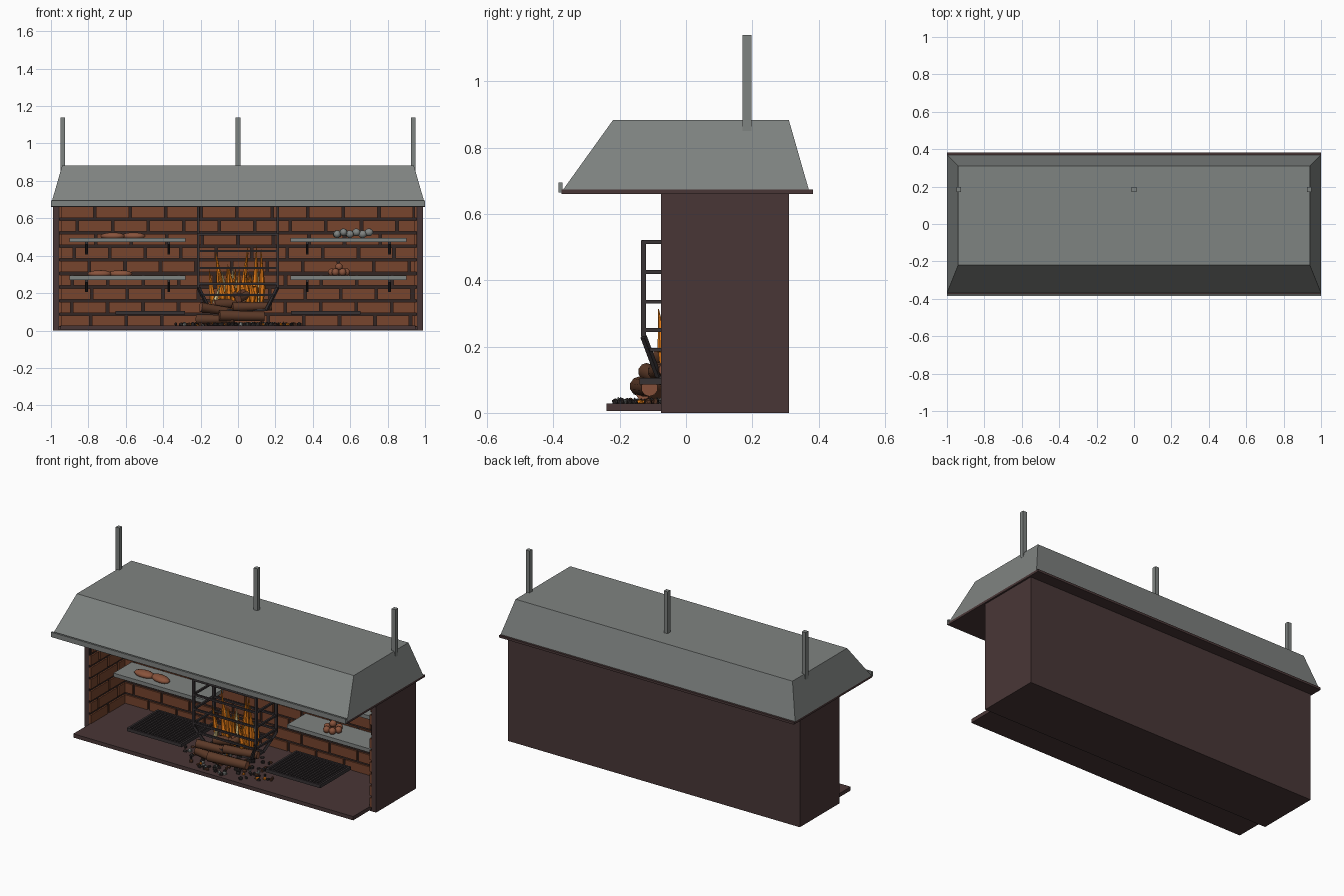
import bpy, bmesh, math, random
from mathutils import Vector, Matrix

random.seed(4)
cube = bpy.data.objects.get("Cube")
if cube:
    bpy.data.objects.remove(cube, do_unlink=True)


def material(name, *rgb):
    m = bpy.data.materials.new(name)
    m.use_nodes = True
    col = [(c / 255) ** 2.2 for c in rgb] + [1]
    m.diffuse_color = col
    node = next(n for n in m.node_tree.nodes if n.type == 'BSDF_PRINCIPLED')
    node.inputs["Base Color"].default_value = col
    return m


steel = material("grey steel", 126, 130, 128)
shell = material("dark brown shell", 74, 57, 57)
brick = material("red brown brick", 118, 70, 49)
mortar = material("dark mortar", 54, 42, 40)
iron = material("black iron", 58, 53, 55)
bark = material("log bark", 92, 60, 44)
tan = material("baked brown", 136, 84, 62)
orange = material("flame orange", 226, 122, 28)
cream = material("flame cream", 228, 208, 146)
coal = material("charcoal", 48, 44, 44)


def add_box(bm, lo, hi):
    lo, hi = Vector(lo), Vector(hi)
    return bmesh.ops.create_cube(bm, size=1, matrix=Matrix.Translation((lo + hi) / 2)
                                 @ Matrix.Diagonal((*(hi - lo), 1)))["verts"]


def add_rod(bm, a, b, r, sides=4, r2=None):
    a, b = Vector(a), Vector(b)
    rot = (b - a).to_track_quat('Z', 'Y').to_matrix().to_4x4()
    if sides == 4:
        rot = rot @ Matrix.Rotation(math.pi / 4, 4, 'Z')
    bmesh.ops.create_cone(bm, cap_ends=True, segments=sides, radius1=r,
                          radius2=r if r2 is None else r2, depth=(b - a).length,
                          matrix=Matrix.Translation((a + b) / 2) @ rot)


def add_ball(bm, loc, size, turn=0.0, detail=2):
    bmesh.ops.create_icosphere(bm, subdivisions=detail, radius=1,
                               matrix=Matrix.Translation(loc) @ Matrix.Rotation(turn, 4, 'Z')
                               @ Matrix.Diagonal((*size, 1)))


def finish(name, bm, *mats, smooth=False):
    me = bpy.data.meshes.new(name)
    bm.to_mesh(me)
    bm.free()
    for m in mats:
        me.materials.append(m)
    ob = bpy.data.objects.new(name, me)
    bpy.context.collection.objects.link(ob)
    if smooth:
        bpy.ops.object.select_all(action='DESELECT')
        ob.select_set(True)
        bpy.context.view_layer.objects.active = ob
        bpy.ops.object.shade_smooth_by_angle(angle=math.radians(50))
    return ob


def box(name, lo, hi, mat):
    bm = bmesh.new()
    add_box(bm, lo, hi)
    return finish(name, bm, mat)


# Shell: floor, back and side panels
box("hearth_slab", (-.95, -.24, .005), (.95, .3, .028), shell)
box("back_panel", (-.96, .285, 0), (.96, .31, .662), shell)
box("bottom_panel", (-.96, -.075, 0), (.96, .3, .006), shell)
box("back_mortar", (-.96, .265, .02), (.96, .286, .66), mortar)
for side, name in ((-1, "right"), (1, "left")):
    xs = sorted((side * .96, side * .99))
    box(name + "_side_panel", (xs[0], -.075, 0), (xs[1], .31, .662), shell)
    xs = sorted((side * .954, side * .961))
    box(name + "_side_mortar", (xs[0], -.07, .02), (xs[1], .27, .66), mortar)

# Running-bond brick lining
PITCH, ROW, GAP = .19, .0725, .014
bm = bmesh.new()
for r in range(9):
    z0 = .022 + r * ROW
    z1 = min(z0 + ROW - GAP, .66)
    shift = PITCH / 2 * (r % 2) + random.uniform(-.02, .02)
    for i in range(-1, 12):
        a = max(-.95, -.96 + shift + i * PITCH)
        b = min(.95, -.96 + shift + (i + 1) * PITCH - GAP)
        if b - a > .015:
            add_box(bm, (a, .255, z0), (b, .27, z1))
    for i in range(-1, 3):
        a = max(-.075, -.075 + shift + i * PITCH)
        b = min(.255, -.075 + shift + (i + 1) * PITCH - GAP)
        if b - a > .015:
            for s in (-1, 1):
                xs = sorted((s * .945, s * .958))
                add_box(bm, (xs[0], a, z0), (xs[1], b, z1))
finish("brick_lining", bm, brick)

# Hood: eave plate, tapered canopy, front lip and hanger posts
box("eave_plate", (-1, -.375, .66), (1, .383, .674), shell)
bm = bmesh.new()
for v in add_box(bm, (-1, -.37, .674), (1, .37, .883)):
    if v.co.z > .8:
        v.co.x *= .94
        v.co.y = -.22 if v.co.y < 0 else .31
finish("hood_canopy", bm, steel)
box("hood_lip", (-1, -.385, .664), (1, -.373, .694), steel)
for i, name in ((-1, "right"), (0, "centre"), (1, "left")):
    x = i * .937
    box(name + "_hanger_post", (x - .013, .171, .85), (x + .013, .197, 1.14), steel)

# Shelves with brackets, and raised cooking grates
for s, name in ((-1, "right"), (1, "left")):
    xs = sorted((s * .28, s * .9))
    for z, level in ((.27, "lower"), (.472, "upper")):
        box(f"{name}_{level}_shelf", (xs[0], .077, z), (xs[1], .256, z + .023), steel)
        bm = bmesh.new()
        for x in (s * .37, s * .81):
            add_box(bm, (x - .007, .24, z - .065), (x + .007, .256, z))
            add_box(bm, (x - .007, .1, z - .012), (x + .007, .256, z))
            add_rod(bm, (x, .25, z - .06), (x, .12, z - .006), .007)
        finish(f"{name}_{level}_brackets", bm, iron)
    xs = sorted((s * .29, s * .65))
    bm = bmesh.new()
    for y in (-.14, .145):
        add_box(bm, (xs[0], y, .085), (xs[1], y + .012, .105))
    for x in xs:
        add_box(bm, (x - .006, -.14, .085), (x + .006, .157, .105))
    for i in range(1, 18):
        x = xs[0] + i * .02
        add_box(bm, (x - .005, -.13, .09), (x + .005, .15, .1))
    finish(name + "_cooking_grate", bm, iron)


# Fire basket: rings narrowing to the bottom, joined by corner bars
def ring(z):
    t = max(0, min(1, (.23 - z) / .12))
    x, y0, y1 = .212 - .06 * t, -.128 + .045 * t, .07 - .04 * t
    return [(-x, y0, z), (x, y0, z), (x, y1, z), (-x, y1, z)]


bm = bmesh.new()
levels = (.11, .19, .25, .335, .425, .515)
for z in levels:
    c = ring(z)
    for i in range(4):
        add_rod(bm, c[i], c[(i + 1) % 4], .008)
for i in range(4):
    for za, zb in ((.11, .23), (.23, .52 if i < 2 else .665)):
        add_rod(bm, ring(za)[i], ring(zb)[i], .01)
for i in range(1, 6):
    a, b, c, d = (Vector(p) for p in ring(.11))
    add_rod(bm, a.lerp(b, i / 6), d.lerp(c, i / 6), .007)
finish("fire_basket", bm, iron)

# Logs, with paler cut ends
logs = [((-.2, -.12, .125), (-.04, -.06, .1), .026), ((-.1, -.14, .08), (.14, -.11, .075), .03),
        ((-.13, -.05, .14), (.1, .03, .15), .028), ((0, -.08, .17), (.1, .01, .22), .026),
        ((-.03, -.09, .125), (.18, -.06, .13), .026), ((-.22, -.08, .06), (-.02, -.13, .06), .026),
        ((.03, -.07, .2), (-.06, .02, .18), .022)]
bm = bmesh.new()
for a, b, r in logs:
    add_rod(bm, a, b, r, 10, r * .85)
for f in bm.faces:
    f.material_index = 1 if len(f.verts) > 4 else 0
finish("fire_logs", bm, bark, tan, smooth=True)


# Flames: slim pointed tongues
def flames(name, mat, count, low, high, spread, width):
    bm = bmesh.new()
    for i in range(count):
        x = -spread + 2 * spread * i / (count - 1) + random.uniform(-.012, .012)
        y = random.uniform(-.075, .035)
        h = random.uniform(low, high)
        base = Vector((x, y, .115))
        mid = base + Vector((random.uniform(-.01, .01), 0, h * .35))
        tip = base + Vector((random.uniform(-.03, .03), random.uniform(-.015, .015), h))
        add_rod(bm, base, mid, width * .5, 6, width)
        add_rod(bm, mid, tip, width, 6, .001)
    finish(name, bm, mat)


flames("outer_flames", orange, 20, .17, .34, .125, .017)
flames("inner_flames", cream, 11, .1, .24, .11, .014)

# Embers and ash scattered around the basket
for name, mat, n in (("charcoal_lumps", coal, 85), ("ash_lumps", steel, 22),
                     ("wood_chips", bark, 35), ("glowing_embers", orange, 14)):
    bm = bmesh.new()
    for _ in range(n):
        ang, d = random.uniform(0, math.tau), random.random() ** .6
        loc = (.34 * d * math.cos(ang), -.05 + .165 * d * math.sin(ang), .033)
        size = [random.uniform(.006, .015) for _ in range(3)]
        add_ball(bm, loc, size, random.uniform(0, 3), 1)
    finish(name, bm, mat)

# Food on the shelves
bm = bmesh.new()
for x, z in ((-.67, .505), (-.56, .505), (-.74, .303), (-.63, .303)):
    add_ball(bm, (x, .15, z), (.068, .036, .02), random.uniform(-.3, .3))
finish("flat_loaves", bm, tan, smooth=True)
bm = bmesh.new()
for i in range(7):
    ang = i * math.tau / 6
    d = .038 if i < 6 else 0
    add_ball(bm, (.54 + d * math.cos(ang), .15 + d * math.sin(ang), .312 if i < 6 else .34),
             (.021, .021, .021))
finish("round_buns", bm, tan, smooth=True)
bm = bmesh.new()
for i in range(12):
    add_ball(bm, (.53 + .034 * (i % 6), .13 + .045 * (i // 6), .515 + .01 * (i % 2)),
             (.02, .024, .021), .3 * i)
finish("grey_stones", bm, steel, smooth=True)
